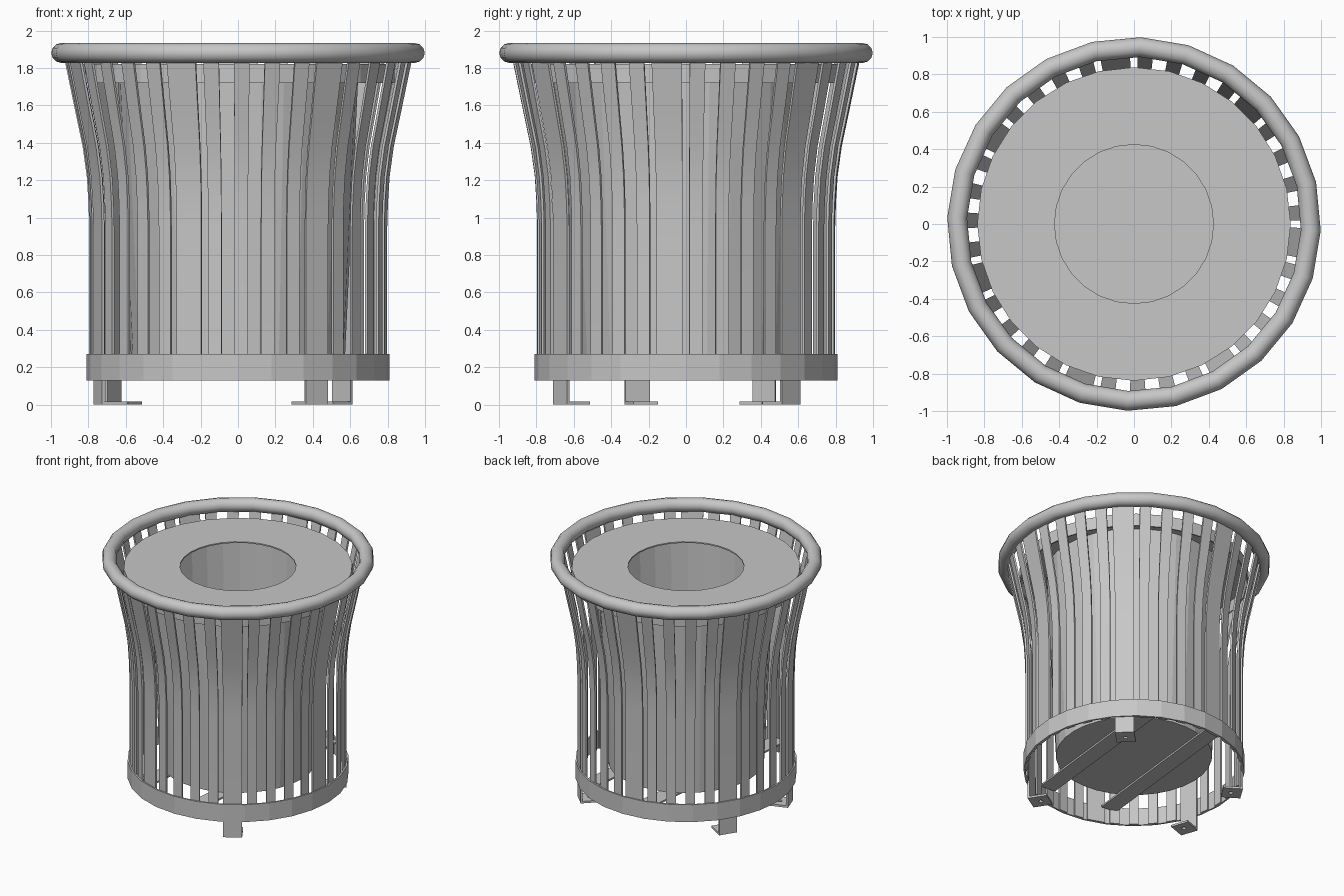
import bpy, bmesh, math
from mathutils import Matrix, Vector

cube = bpy.data.objects.get("Cube")
if cube:
    bpy.data.objects.remove(cube, do_unlink=True)

steel = bpy.data.materials.new("painted grey steel")
steel.use_nodes = True
GREY = (0.57, 0.57, 0.57, 1)
steel.diffuse_color = GREY
steel.node_tree.nodes["Principled BSDF"].inputs["Base Color"].default_value = GREY


def add_object(name, mesh, angle=0.0):
    ob = bpy.data.objects.new(name, mesh)
    bpy.context.collection.objects.link(ob)
    ob.rotation_euler.z = math.radians(angle)
    return ob


def finish_mesh(name, bm, smooth=False):
    bmesh.ops.recalc_face_normals(bm, faces=bm.faces)
    for f in bm.faces:
        f.smooth = smooth
    mesh = bpy.data.meshes.new(name)
    bm.to_mesh(mesh)
    bm.free()
    mesh.materials.append(steel)
    return mesh


def revolve(name, profile, sides, angle=0.0, smooth=False):
    """Spin a closed (radius, height) outline around the z axis."""
    bm = bmesh.new()
    verts = [bm.verts.new((r, 0, z)) for r, z in profile]
    edges = [bm.edges.new((a, b)) for a, b in zip(verts, verts[1:] + verts[:1])]
    bmesh.ops.spin(bm, geom=verts + edges, axis=(0, 0, 1), cent=(0, 0, 0),
                   angle=2 * math.pi, steps=sides, use_merge=True)
    bmesh.ops.remove_doubles(bm, verts=bm.verts, dist=0.0005)
    return add_object(name, finish_mesh(name, bm, smooth), angle)


def slat_mesh(name, half_width):
    """Thin strip flaring out at the top, widening with its radius."""
    path = [(0.795, 0.13), (0.795, 0.95), (0.799, 1.08), (0.808, 1.22),
            (0.83, 1.38), (0.868, 1.56), (0.932, 1.87)]
    t = 0.014
    bm = bmesh.new()
    rings = []
    for r, z in path:
        w = half_width * r / 0.795
        rings.append([bm.verts.new(p) for p in
                      ((r, -w, z), (r, w, z), (r - t, w, z), (r - t, -w, z))])
    for a, b in zip(rings, rings[1:]):
        for i in range(4):
            j = (i + 1) % 4
            bm.faces.new((a[i], a[j], b[j], b[i]))
    bm.faces.new(rings[0])
    bm.faces.new(rings[-1])
    mesh = finish_mesh(name, bm, True)
    mesh.set_sharp_from_angle(angle=math.radians(30))
    return mesh


def box(bm, size, centre):
    m = Matrix.Translation(centre) @ Matrix.Diagonal((*size, 1))
    bmesh.ops.create_cube(bm, size=1, matrix=m)


# Rolled top rim
rim_profile = [(0.946 + 0.053 * math.cos(2 * math.pi * i / 12),
                1.88 + 0.053 * math.sin(2 * math.pi * i / 12)) for i in range(12)]
revolve("top_rim", rim_profile, 24, -2, True)

# Bottom band
revolve("bottom_band", [(0.797, 0.13), (0.81, 0.13), (0.81, 0.27), (0.797, 0.27)], 28)

# Lid: thin flat ring with an outer skirt
revolve("lid", [(0.425, 1.81), (0.425, 1.82), (0.838, 1.82), (0.838, 1.72),
                (0.828, 1.72), (0.828, 1.81)], 28)

# Inner bin, tapering slightly towards its floor
revolve("inner_bin", [(0, 0.255), (0.572, 0.255), (0.645, 1.805),
                      (0.633, 1.805), (0.56, 0.269), (0, 0.269)], 32)

# Slats: every fifth one is wide
wide = slat_mesh("wide_slat", 0.07)
narrow = slat_mesh("narrow_slat", 0.036)
START, STEP = 45, 360 / 35
for i in range(35):
    if i % 5 == 0:
        add_object("wide_slat", wide, START + i * STEP)
    else:
        add_object("narrow_slat", narrow, START + i * STEP)

# Feet: a leg below a wide slat plus an inward plate with a bolt hole
bm = bmesh.new()
box(bm, (0.014, 0.14, 0.14), (0.788, 0, 0.07))
outer = [bm.verts.new((x, y, 0)) for x, y in
         ((0.65, -0.07), (0.785, -0.07), (0.785, 0.07), (0.65, 0.07))]
hole = [bm.verts.new((0.715 + 0.016 * math.cos(a * math.pi / 6),
                      0.016 * math.sin(a * math.pi / 6), 0)) for a in range(12)]
edges = [bm.edges.new((a, b)) for loop in (outer, hole)
         for a, b in zip(loop, loop[1:] + loop[:1])]
plate = bmesh.ops.triangle_fill(bm, edges=edges, use_beauty=True, use_dissolve=False)
faces = [g for g in plate["geom"] if isinstance(g, bmesh.types.BMFace)]
top = bmesh.ops.extrude_face_region(bm, geom=faces, use_keep_orig=True)
bmesh.ops.translate(bm, vec=Vector((0, 0, 0.016)),
                    verts=[g for g in top["geom"] if isinstance(g, bmesh.types.BMVert)])
foot = finish_mesh("foot", bm)
for sector in (0, 2, 3, 5):
    add_object("foot", foot, START + sector * 5 * STEP)

# Two straps carrying the inner bin
for x in (-0.27, 0.27):
    bm = bmesh.new()
    box(bm, (0.13, 1.46, 0.014), (x, 0, 0.247))
    add_object("support_strap", finish_mesh("support_strap", bm), -6)
